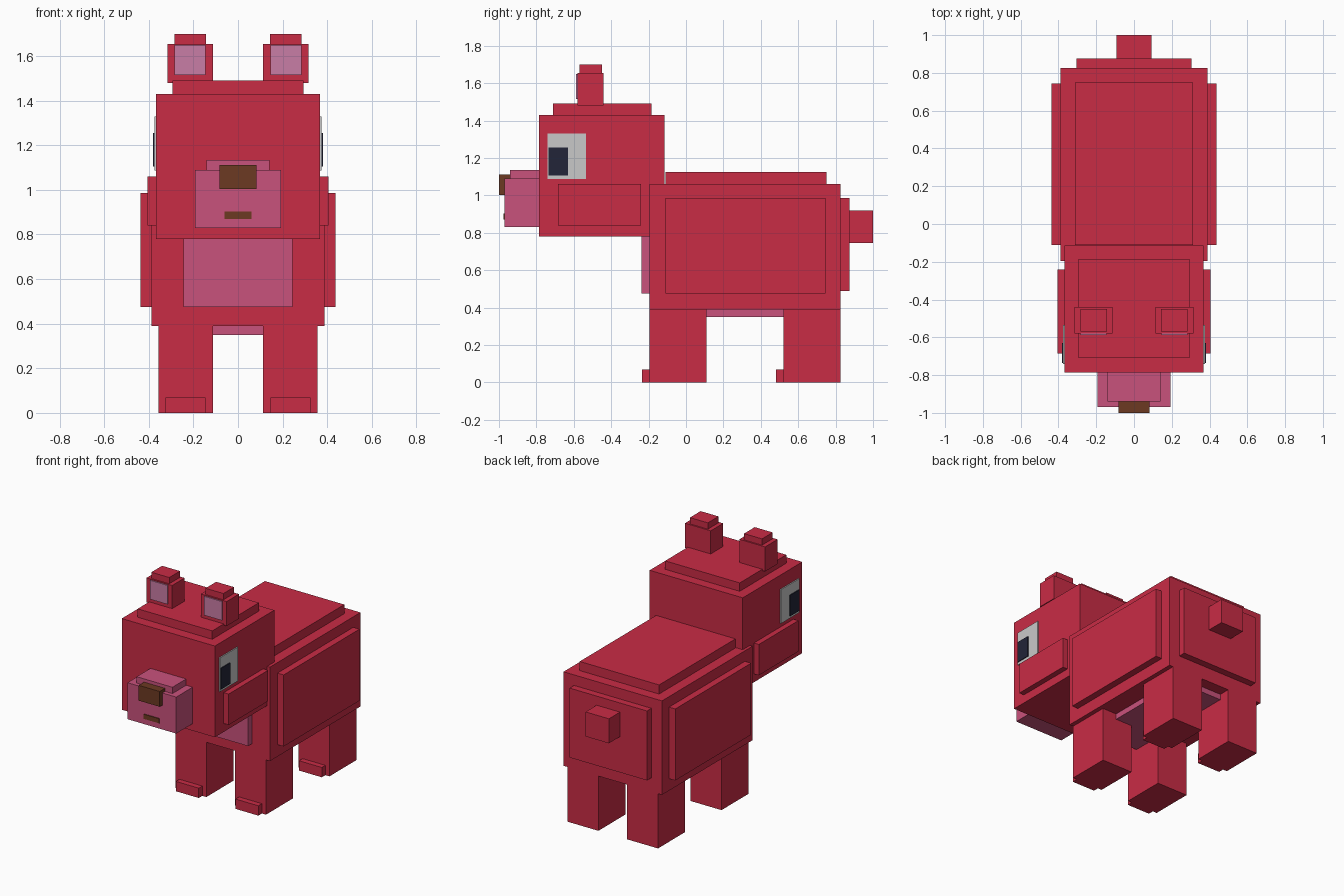
import bpy

if "Cube" in bpy.data.objects:
    bpy.data.objects.remove(bpy.data.objects["Cube"])


def material(name, rgb):
    m = bpy.data.materials.new(name)
    m.diffuse_color = (*rgb, 1.0)
    m.use_nodes = True
    m.node_tree.nodes["Principled BSDF"].inputs["Base Color"].default_value = m.diffuse_color
    return m


RED = material("red fur", (0.584, 0.025, 0.060))
PINK = material("pink fur", (0.584, 0.084, 0.202))
LILAC = material("inner ear pink", (0.584, 0.205, 0.381))
BROWN = material("nose brown", (0.150, 0.042, 0.016))
WHITE = material("eye white", (0.584, 0.584, 0.584))
NAVY = material("pupil navy", (0.016, 0.018, 0.040))


def box(name, x, y, z, mat):
    """Axis-aligned box given by its extents on each axis."""
    ext = (x, y, z)
    bpy.ops.mesh.primitive_cube_add(size=1, location=[(a + b) / 2 for a, b in ext])
    ob = bpy.context.object
    ob.name = name
    ob.scale = [b - a for a, b in ext]
    bpy.ops.object.transform_apply(location=False, rotation=False, scale=True)
    ob.data.materials.append(mat)


def centred(name, half, y, z, mat):
    box(name, (-half, half), y, z, mat)


def pair(name, x, y, z, mat):
    box(name + "_right", x, y, z, mat)
    box(name + "_left", (-x[1], -x[0]), y, z, mat)


# Torso with raised panels
centred("body", 0.388, (-0.195, 0.825), (0.39, 1.06), RED)
centred("back_panel", 0.313, (-0.11, 0.75), (1.05, 1.125), RED)
centred("rump_panel", 0.305, (0.81, 0.875), (0.49, 0.985), RED)
centred("chest_panel", 0.245, (-0.237, -0.18), (0.475, 0.985), PINK)
centred("belly_panel", 0.245, (-0.11, 0.745), (0.35, 0.40), PINK)
pair("flank_panel", (0.37, 0.437), (-0.11, 0.745), (0.475, 0.985), RED)
centred("tail", 0.092, (0.86, 1.0), (0.745, 0.92), RED)

# Legs and toes
for name, y0, y1 in (("front", -0.195, 0.11), ("rear", 0.52, 0.825)):
    pair(name + "_leg", (0.113, 0.357), (y0, y1), (0, 0.39), RED)
    pair(name + "_toe", (0.145, 0.325), (y0 - 0.04, y0 + 0.02), (0, 0.07), RED)

# Head with crown and cheeks
centred("head", 0.367, (-0.785, -0.115), (0.78, 1.43), RED)
centred("crown", 0.294, (-0.71, -0.185), (1.42, 1.49), RED)
pair("cheek", (0.35, 0.406), (-0.685, -0.24), (0.84, 1.06), RED)

# Muzzle, nose and mouth
centred("muzzle", 0.192, (-0.97, -0.77), (0.83, 1.09), PINK)
centred("muzzle_bridge", 0.141, (-0.94, -0.77), (1.08, 1.135), PINK)
centred("nose", 0.083, (-1.0, -0.94), (1.003, 1.112), BROWN)
centred("mouth", 0.061, (-0.976, -0.967), (0.87, 0.903), BROWN)

# Eyes
pair("eye_white", (0.366, 0.375), (-0.74, -0.535), (1.088, 1.33), WHITE)
pair("pupil", (0.373, 0.381), (-0.735, -0.63), (1.105, 1.255), NAVY)

# Ears
pair("ear", (0.113, 0.316), (-0.58, -0.44), (1.48, 1.655), RED)
pair("ear_tip", (0.143, 0.284), (-0.57, -0.45), (1.645, 1.70), RED)
pair("inner_ear", (0.145, 0.284), (-0.588, -0.579), (1.515, 1.65), LILAC)
